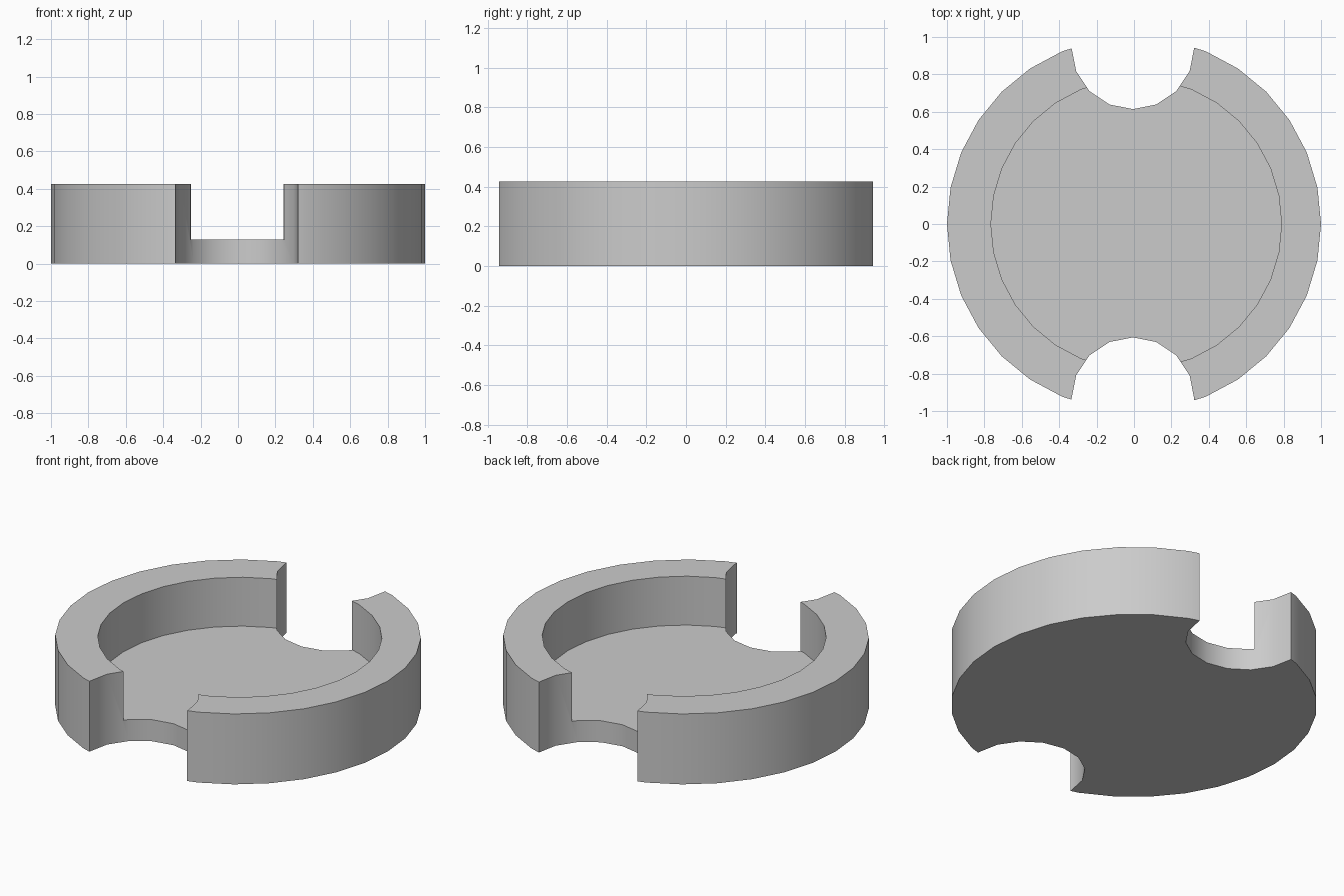
import bpy
import math

cube = bpy.data.objects.get("Cube")
if cube:
    bpy.data.objects.remove(cube, do_unlink=True)

HEIGHT = 0.425
FLOOR = 0.13

grey = bpy.data.materials.new("plain grey")
grey.use_nodes = True
colour = (0.6, 0.6, 0.6, 1)
grey.diffuse_color = colour
grey.node_tree.nodes["Principled BSDF"].inputs["Base Color"].default_value = colour


def cylinder(name, sides, radius, x, y, low, high):
    """Upright cylinder with a corner pointing along +x."""
    bpy.ops.mesh.primitive_cylinder_add(
        vertices=sides, radius=radius, depth=high - low,
        location=(x, y, (low + high) / 2))
    obj = bpy.context.object
    obj.name = name
    obj.data.materials.append(grey)
    return obj


# Round tray body
tray = cylinder("round_tray", 32, 1, 0, 0, 0, HEIGHT)

# Recess and the two finger notches
cutters = [
    cylinder("recess_cutter", 32, 0.777, 0.012, 0, FLOOR, 1),
    cylinder("back_notch_cutter", 16, 0.328, -0.006, 0.942, -1, 1),
    cylinder("front_notch_cutter", 16, 0.328, -0.006, -0.934, -1, 1),
]
bpy.ops.object.select_all(action="DESELECT")
tray.select_set(True)
bpy.context.view_layer.objects.active = tray
for cutter in cutters:
    cut = tray.modifiers.new(cutter.name, "BOOLEAN")
    cut.operation = "DIFFERENCE"
    cut.solver = "EXACT"
    cut.object = cutter
    bpy.ops.object.modifier_apply(modifier=cut.name)
for cutter in cutters:
    bpy.data.objects.remove(cutter, do_unlink=True)

# Smooth curved walls, sharp rims
bpy.ops.object.shade_smooth_by_angle(angle=math.radians(30))
